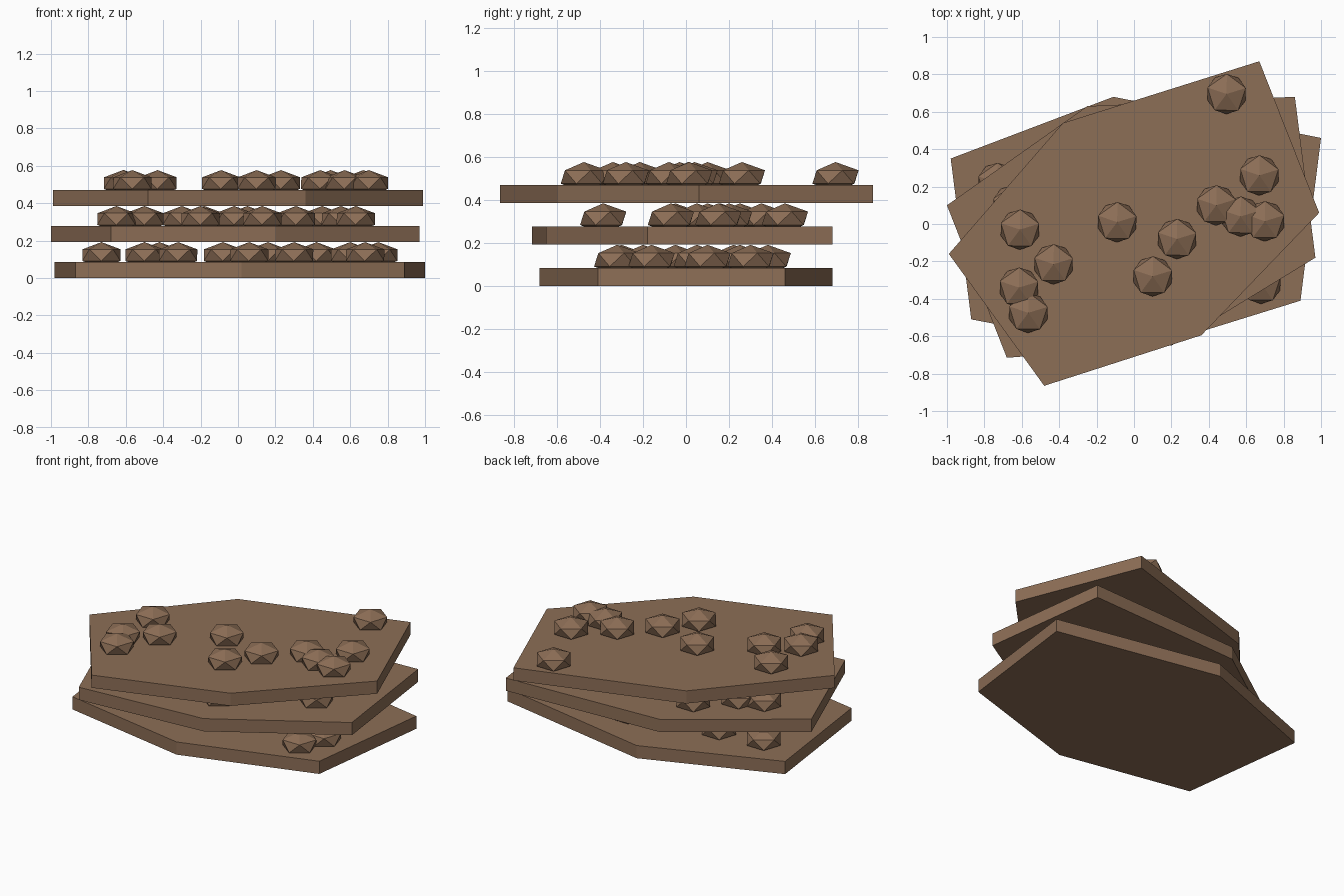
import bpy, bmesh, math
from mathutils import Matrix

if "Cube" in bpy.data.objects:
    bpy.data.objects.remove(bpy.data.objects["Cube"])

# One flat colour for the whole stack
brown = bpy.data.materials.new("earth_brown")
brown.diffuse_color = (0.265, 0.156, 0.093, 1)
brown.use_nodes = True
brown.node_tree.nodes["Principled BSDF"].inputs["Base Color"].default_value = brown.diffuse_color


def finish(bm, name):
    bmesh.ops.recalc_face_normals(bm, faces=bm.faces)
    mesh = bpy.data.meshes.new(name)
    bm.to_mesh(mesh)
    bm.free()
    mesh.materials.append(brown)
    obj = bpy.data.objects.new(name, mesh)
    bpy.context.collection.objects.link(obj)
    return obj


def slab(name, outline, z, thickness=0.085):
    """Extruded irregular hexagon."""
    bm = bmesh.new()
    face = bm.faces.new([bm.verts.new((x, y, z)) for x, y in outline])
    top = bmesh.ops.extrude_face_region(bm, geom=[face])["geom"]
    bmesh.ops.translate(bm, vec=(0, 0, thickness),
                        verts=[v for v in top if isinstance(v, bmesh.types.BMVert)])
    finish(bm, name)


def rocks(name, spots, z):
    """Flattened icosahedron pebbles half sunk into a slab."""
    bm = bmesh.new()
    for x, y in spots:
        m = (Matrix.Translation((x, y, z + 0.037)) @ Matrix.Rotation(0.3, 4, 'Z')
             @ Matrix.Diagonal((1, 1, 0.58, 1)))
        bmesh.ops.create_icosphere(bm, subdivisions=1, radius=0.12, matrix=m)
    finish(bm, name)


# Layers: name, slab base height, slab outline, pebble centres
layers = [
    ("bottom", 0.0,
     [(-0.98, 0.35), (-0.87, -0.51), (0.02, -0.68), (0.89, -0.41), (1.0, 0.46), (-0.11, 0.68)],
     [(-0.73, 0.22), (0.68, -0.32), (0.75, -0.16), (-0.5, -0.05), (-0.42, 0.25), (-0.32, -0.3),
      (-0.08, 0.1), (0.06, -0.2), (0.16, 0.38), (0.3, 0.05), (0.42, 0.3), (0.6, 0.1)]),
    ("middle", 0.193,
     [(-1.0, 0.1), (-0.68, -0.715), (0.2, -0.65), (0.97, -0.18), (0.86, 0.68), (-0.25, 0.63)],
     [(0.63, -0.07), (-0.3, 0.35), (-0.5, 0.16), (-0.65, 0.1), (0.45, 0.46), (0.31, 0.2),
      (0.13, -0.385), (-0.02, 0.05), (-0.18, 0.25), (0.05, 0.35), (0.55, 0.15), (-0.2, -0.05)]),
    ("top", 0.385,
     [(-0.99, -0.16), (-0.48, -0.865), (0.36, -0.595), (0.99, 0.06), (0.67, 0.87), (-0.38, 0.54)],
     [(0.495, 0.695), (0.67, 0.26), (0.44, 0.10), (0.57, 0.04), (0.70, 0.015), (0.23, -0.08),
      (0.10, -0.28), (-0.09, 0.01), (-0.61, -0.03), (-0.43, -0.215), (-0.615, -0.34),
      (-0.565, -0.475)]),
]
for name, z, outline, spots in layers:
    slab(name + "_slab", outline, z)
    rocks(name + "_pebbles", spots, z + 0.085)
